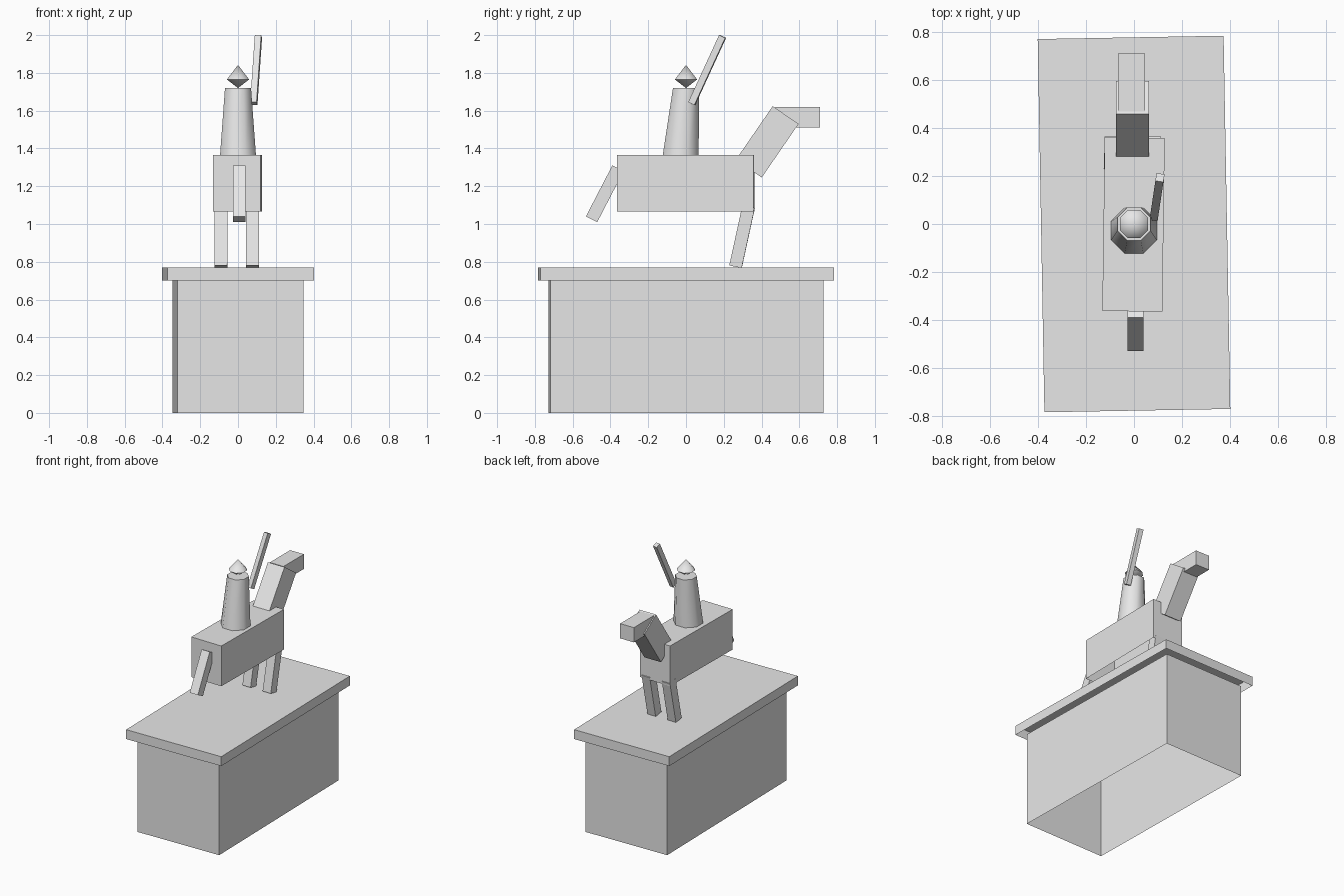
import bpy
import bmesh
from math import radians
from mathutils import Matrix, Vector

if "Cube" in bpy.data.objects:
    bpy.data.objects.remove(bpy.data.objects["Cube"], do_unlink=True)

stone = bpy.data.materials.new("pale_grey_stone")
stone.use_nodes = True
stone.diffuse_color = (0.8, 0.8, 0.8, 1)
stone.node_tree.nodes["Principled BSDF"].inputs["Base Color"].default_value = (0.8, 0.8, 0.8, 1)


def finish(name, bm):
    mesh = bpy.data.meshes.new(name)
    bm.to_mesh(mesh)
    bm.free()
    mesh.materials.append(stone)
    obj = bpy.data.objects.new(name, mesh)
    bpy.context.collection.objects.link(obj)
    return obj


def box(name, centre, size, tilt=0, yaw=0, open_base=False):
    """Box leaning along y by tilt degrees, then turned about z by yaw degrees."""
    bm = bmesh.new()
    bmesh.ops.create_cube(bm, size=1)
    if open_base:
        base = [f for f in bm.faces if f.normal.z < -0.9]
        bmesh.ops.delete(bm, geom=base, context="FACES_ONLY")
    bm.transform(Matrix.Translation(centre)
                 @ Matrix.Rotation(radians(yaw), 4, "Z")
                 @ Matrix.Rotation(radians(-tilt), 4, "X")
                 @ Matrix.Diagonal((*size, 1)))
    return finish(name, bm)


def rings(name, levels, sides=8):
    """Eight-sided body through (y offset, z, half width) levels; zero width is a point."""
    bm = bmesh.new()
    loops = []
    for y, z, half in levels:
        if half == 0:
            loops.append([bm.verts.new((0, y, z))])
            continue
        arm = Vector((half, half * 0.4142, 0))
        loops.append([bm.verts.new(Matrix.Rotation(radians(360 * i / sides), 3, "Z") @ arm
                                   + Vector((0, y, z))) for i in range(sides)])
    for low, high in zip(loops, loops[1:]):
        for i in range(sides):
            j = (i + 1) % sides
            corners = [low[i % len(low)], low[j % len(low)],
                       high[j % len(high)], high[i % len(high)]]
            bm.faces.new(list(dict.fromkeys(corners)))
    for end in (loops[0], loops[-1]):
        if len(end) > 1:
            bm.faces.new(end)
    bmesh.ops.recalc_face_normals(bm, faces=bm.faces)
    return finish(name, bm)


# Pedestal, hollow from below
box("pedestal", (0, 0, 0.35), (0.667, 1.445, 0.70), yaw=1.03, open_base=True)
box("pedestal_slab", (0, 0, 0.735), (0.775, 1.556, 0.07), yaw=1.03, open_base=True)

# Horse, facing the back of the pedestal
box("horse_body", (-0.002, -0.002, 1.215), (0.25, 0.724, 0.30), yaw=-0.8, open_base=True)
box("horse_neck", (-0.006, 0.43, 1.435), (0.137, 0.166, 0.344), tilt=34.5)
box("horse_head", (-0.01, 0.59, 1.565), (0.113, 0.24, 0.11))
box("horse_tail", (0.006, -0.43, 1.16), (0.067, 0.067, 0.304), tilt=27.4)
for side, x in (("right", -0.09), ("left", 0.077)):
    box(side + "_front_leg", (x, 0.297, 0.933), (0.068, 0.067, 0.326), tilt=12.3, yaw=-0.8)

# Rider with a raised blade
torso = rings("rider_torso", [(-0.028, 1.365, 0.095), (0, 1.72, 0.069)])
head = rings("rider_head", [(0, 1.72, 0), (0, 1.765, 0.059), (0, 1.842, 0)])
box("raised_blade", (0.096, 0.112, 1.815), (0.034, 0.036, 0.392), tilt=24.9, yaw=-8.5)

# Soft shading around the rider only
bpy.ops.object.select_all(action="DESELECT")
for part in (torso, head):
    part.select_set(True)
bpy.context.view_layer.objects.active = torso
bpy.ops.object.shade_smooth_by_angle(angle=radians(50))
